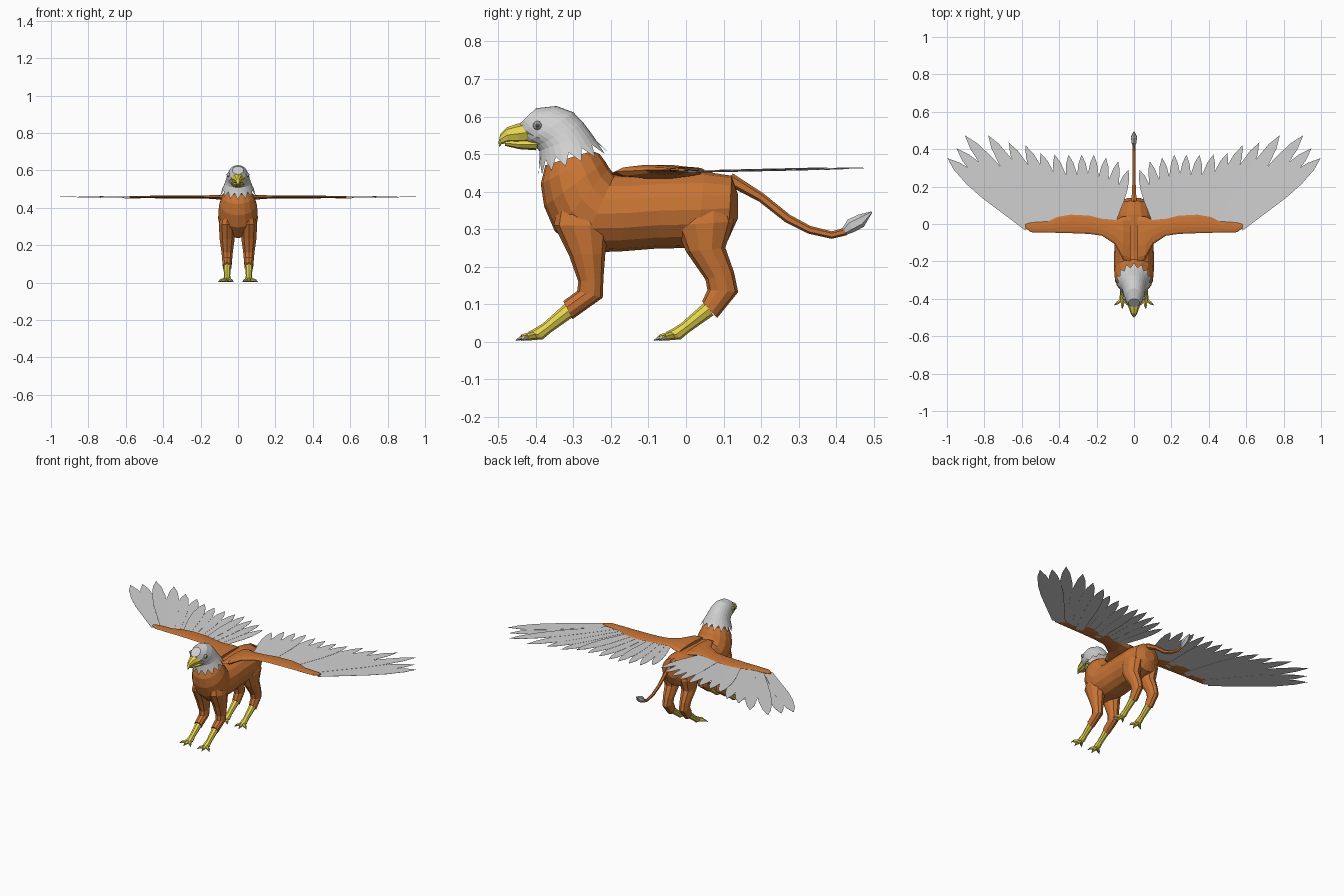
import bpy, bmesh, math
from mathutils import Vector

cube = bpy.data.objects.get("Cube")
if cube:
    bpy.data.objects.remove(cube, do_unlink=True)


def material(name, rgb):
    m = bpy.data.materials.new(name)
    m.use_nodes = True
    m.diffuse_color = (*rgb, 1)
    m.node_tree.nodes["Principled BSDF"].inputs["Base Color"].default_value = (*rgb, 1)
    return m


BROWN = material("brown fur", (0.58, 0.175, 0.035))
WHITE = material("white plumage", (0.64, 0.64, 0.64))
YELLOW = material("yellow skin", (0.82, 0.69, 0.08))
CLAW = material("grey claw", (0.36, 0.36, 0.37))
EYE = material("dark pupil", (0.1, 0.1, 0.1))


def finish(name, bm, mat):
    bmesh.ops.recalc_face_normals(bm, faces=bm.faces)
    mesh = bpy.data.meshes.new(name)
    bm.to_mesh(mesh)
    bm.free()
    mesh.materials.append(mat)
    ob = bpy.data.objects.new(name, mesh)
    bpy.context.collection.objects.link(ob)


def loft(name, rings, mat, n=8, fringe=False):
    """Skin elliptical rings, each given as two opposite points and a half-width vector."""
    bm = bmesh.new()
    loops = []
    for a, b, w in rings:
        a, b, w = Vector(a), Vector(b), Vector(w)
        steps = [2 * math.pi * i / n for i in range(n)]
        loops.append([bm.verts.new((a + b) / 2 + (a - b) / 2 * math.cos(t) + w * math.sin(t))
                      for t in steps])
    if fringe:  # pull every other rim vertex back to make pointed feathers
        for low, high in list(zip(loops[0], loops[1]))[1::2]:
            low.co = low.co.lerp(high.co, 0.85)
    for r, s in zip(loops, loops[1:]):
        for i in range(n):
            j = (i + 1) % n
            bm.faces.new((r[i], r[j], s[j], s[i]))
    if not fringe:
        bm.faces.new(loops[0])
    bm.faces.new(loops[-1])
    finish(name, bm, mat)


def profile(name, rows, mat, x=0, dy=0, **kw):
    """Loft from side-view rows: y, z of one edge, y, z of the other, half width."""
    loft(name, [((x, y0 + dy, z0), (x, y1 + dy, z1), (w, 0, 0))
                for y0, z0, y1, z1, w in rows], mat, **kw)


def spike(name, p, q, r0, r1, mat, n=6):
    """Tapered limb between two points."""
    d = (q - p).normalized()
    u = d.cross(Vector((0, 0, 1))).normalized()
    v = d.cross(u)
    loft(name, [(c + v * r, c - v * r, u * r) for c, r in ((p, r0), (q, r1))], mat, n)


# Body, from rump to neck
profile("body", [
    (.139, .33, .139, .39, .035), (.112, .27, .122, .442, .085),
    (.03, .25, .05, .453, .102), (-.08, .248, -.06, .45, .103),
    (-.18, .24, -.14, .445, .106), (-.285, .238, -.19, .445, .106),
    (-.35, .295, -.205, .463, .105), (-.378, .36, -.215, .48, .10),
    (-.387, .42, -.23, .50, .085), (-.375, .47, -.25, .508, .066)], BROWN, n=16)

# Head with feathered collar
profile("head", [
    (-.393, .443, -.207, .503, .097), (-.391, .485, -.238, .535, .08),
    (-.391, .508, -.255, .559, .07), (-.40, .52, -.273, .583, .064),
    (-.425, .53, -.30, .611, .058), (-.443, .55, -.345, .628, .048),
    (-.444, .58, -.40, .622, .03)], WHITE, n=28, fringe=True)

# Hooked beak and lower bill
profile("upper_beak", [
    (-.386, .532, -.392, .549, .05), (-.42, .529, -.43, .585, .037),
    (-.445, .528, -.452, .58, .028), (-.475, .53, -.478, .571, .018),
    (-.492, .526, -.495, .553, .009), (-.497, .518, -.5, .53, .003)], YELLOW)
profile("lower_beak", [
    (-.40, .51, -.39, .542, .036), (-.445, .513, -.445, .538, .022),
    (-.482, .522, -.484, .536, .008)], YELLOW)

# Tail and tuft
profile("tail", [
    (.105, .42, .125, .448, .016), (.195, .373, .205, .396, .011),
    (.265, .318, .277, .338, .009), (.325, .288, .332, .308, .009),
    (.388, .274, .389, .294, .008), (.43, .284, .424, .304, .008)], BROWN, n=6)
profile("tail_tuft", [
    (.425, .284, .417, .303, .007), (.448, .292, .431, .325, .016),
    (.474, .306, .458, .338, .018), (.496, .343, .494, .347, .002)], WHITE, n=6)

FRONT_LEG = [
    (-.34, .37, -.22, .37, .03), (-.352, .31, -.205, .31, .047),
    (-.312, .23, -.215, .235, .042), (-.287, .16, -.22, .17, .032),
    (-.29, .135, -.222, .117, .028), (-.327, .108, -.302, .06, .024)]
HIND_LEG = [
    (.0, .38, .11, .38, .03), (-.03, .31, .128, .32, .046),
    (.0, .24, .105, .25, .041), (.052, .165, .128, .185, .031),
    (.057, .138, .139, .132, .027), (.043, .107, .083, .063, .024)]
SHIN = [
    (-.318, .105, -.295, .07, .021), (-.382, .048, -.358, .026, .016),
    (-.405, .034, -.382, .006, .02), (-.42, .026, -.41, .004, .016)]
# Feather outline: distance along, share of half width
FEATHER = [(0, .6), (.5, 1), (.7, .95), (.88, .6), (1, 0)]
TIPS = [(.03, .29), (.085, .335), (.15, .355), (.215, .37), (.28, .37), (.35, .37),
        (.425, .372), (.5, .38), (.58, .42), (.67, .435), (.78, .475),
        (.905, .475), (.95, .405), (.998, .352)]
# Wing arm stations: x, leading y, trailing y, height, half thickness
ARM = [(.02, -.2, .04, .448, .012), (.06, -.19, .04, .453, .019),
       (.1, -.11, .022, .457, .013), (.17, -.063, .028, .458, .009),
       (.24, -.053, .045, .458, .008), (.34, -.049, .05, .458, .008),
       (.41, -.047, .038, .458, .007), (.46, -.046, .014, .458, .007),
       (.55, -.044, .008, .458, .006), (.582, -.022, -.002, .458, .004)]


def feathers(name, s):
    """Fan of thin overlapping feathers."""
    bm = bmesh.new()
    last = len(TIPS) - 1
    for i, tip in enumerate(TIPS):
        f = i / last
        z = .451 + (i % 4) * .0015
        root = Vector((.125 + .44 * f, -.015, z))
        end = Vector((*tip, z + .009))
        d = end - root
        side = Vector((d.y, -d.x, 0)).normalized() * (.028 + .014 * f)
        right = [root + d * t + side * w for t, w in FEATHER]
        left = [root + d * t - side * w for t, w in FEATHER[-2::-1]]
        outline = [Vector((p.x * s, p.y, p.z)) for p in right + left]
        up = [bm.verts.new(p) for p in outline]
        low = [bm.verts.new(p - Vector((0, 0, .001))) for p in outline]
        bm.faces.new(up)
        bm.faces.new(low[::-1])
        for a in range(len(up)):
            b = (a + 1) % len(up)
            bm.faces.new((up[a], low[a], low[b], up[b]))
    finish(name, bm, WHITE)


for s, label in ((1, "left"), (-1, "right")):
    # Wings
    loft(label + "_wing_arm", [((s * x, a, z), (s * x, b, z), (0, 0, t))
                               for x, a, b, z, t in ARM], BROWN, n=10)
    feathers(label + "_wing_feathers", s)

    # Eyes
    for part, x, r, mat in (("eye", .049, .012, CLAW), ("pupil", .056, .0065, EYE)):
        bm = bmesh.new()
        bmesh.ops.create_uvsphere(bm, u_segments=10, v_segments=6, radius=r)
        bmesh.ops.translate(bm, verts=bm.verts, vec=(s * x, -.396, .576))
        finish(label + "_" + part, bm, mat)

    # Legs, feet, toes and claws
    for leg, rows, dy in (("front", FRONT_LEG, 0), ("hind", HIND_LEG, .368)):
        tag = label + "_" + leg
        x = s * .058
        profile(tag + "_leg", rows, BROWN, x=x, n=10)
        profile(tag + "_shin", SHIN, YELLOW, x=x, dy=dy)
        for k, (dx, reach) in enumerate(((-.024, -.428), (.004, -.438), (.035, -.425))):
            base = Vector((x, -.40 + dy, .017))
            tip = Vector((x + s * dx, reach + dy, .011))
            end = tip + (tip - base).normalized() * .016
            end.z = .003
            spike(f"{tag}_toe_{k}", base, tip, .013, .008, YELLOW)
            spike(f"{tag}_claw_{k}", tip, end, .007, .001, CLAW, 5)
